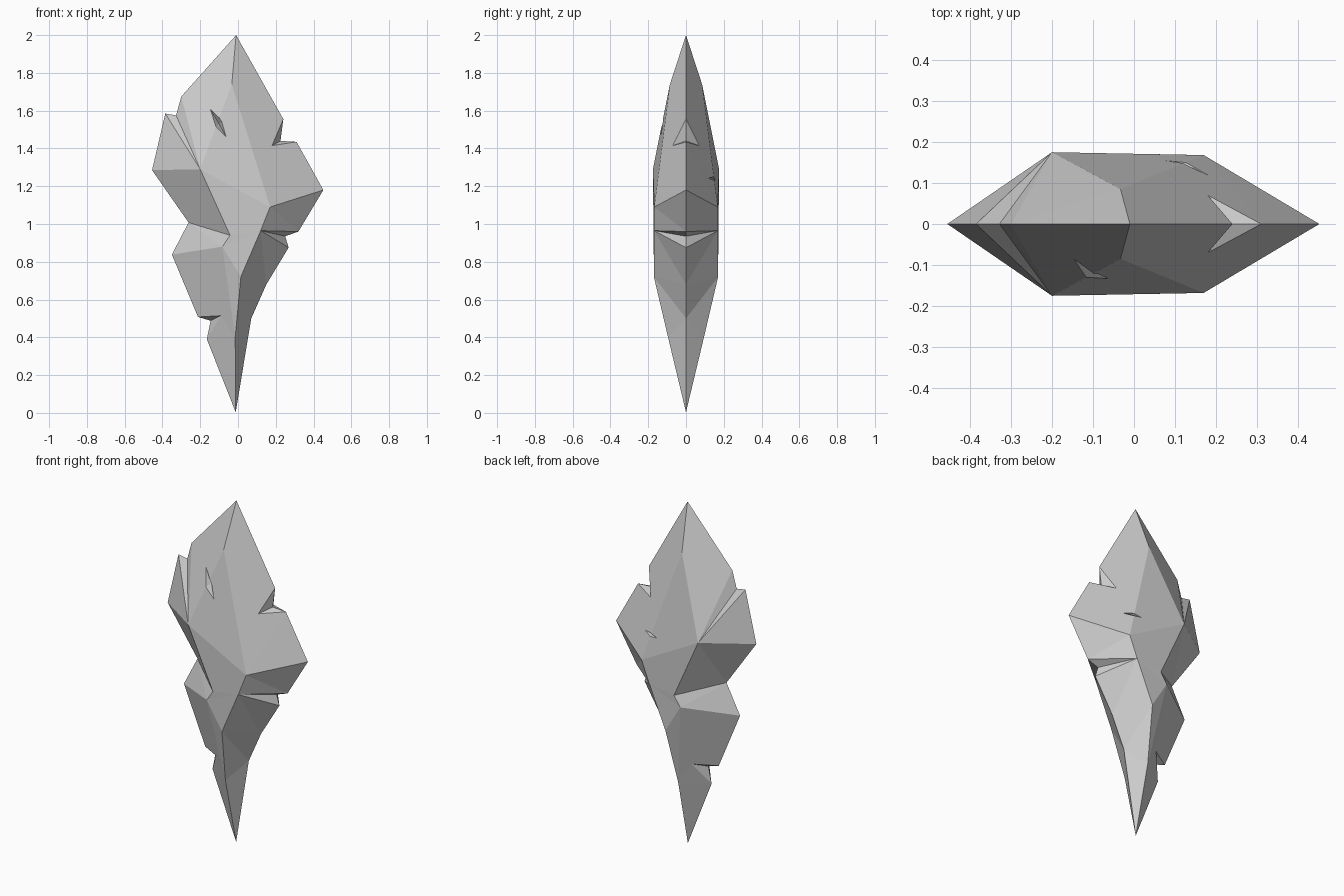
import bpy, bmesh
from mathutils import Vector

if "Cube" in bpy.data.objects:
    bpy.data.objects.remove(bpy.data.objects["Cube"])

# Rim points lie on y = 0, ridge points carry a half thickness: (x, half depth, z)
P = dict(
    top=(-.01, 0, 2), bot=(-.012, 0, .003),
    # right rim
    r1=(.24, 0, 1.555), r2=(.225, 0, 1.44), r3=(.31, 0, 1.435), r4=(.452, 0, 1.18),
    r5=(.32, 0, .96), r6=(.25, 0, .935), r7=(.268, 0, .875), r8=(.15, 0, .68), r9=(.07, 0, .5),
    # left rim
    l1=(-.30, 0, 1.675), l2=(-.328, 0, 1.575), l3=(-.385, 0, 1.585), l4=(-.455, 0, 1.285),
    l5=(-.262, 0, 1.008), l6=(-.35, 0, .838), l7=(-.212, 0, .508), l8=(-.145, 0, .488),
    l9=(-.165, 0, .39),
    # ridge and notch corners
    a=(-.033, .085, 1.74), b=(-.2, .175, 1.29), c=(.17, .168, 1.09), s=(.12, .169, .965),
    d=(-.042, .172, .94), e=(-.083, .171, .88), f=(.015, .17, .72), m=(-.015, .095, .4),
    nr=(.18, .07, 1.415), nl=(-.09, .075, .515))

FACES = """top l1 b a|l1 l2 b|l2 l3 b|l3 l4 b|l4 l5 d b|l5 l6 e d|a b c|b d c|d s c|d e s|e f s
e m f|l6 l7 nl e|nl m e|nl l9 m|l7 l8 nl|l8 l9 nl|l9 bot m
top a r1|a nr r1|a c nr|nr r2 r1|nr r3 r2|nr c r3|c r4 r3|c s r5 r4|s r6 r5|s r7 r6
s f r8 r7|f m r9 r8|m bot r9"""


def make_object(name, bm):
    bmesh.ops.recalc_face_normals(bm, faces=bm.faces)
    me = bpy.data.meshes.new(name)
    bm.to_mesh(me)
    bm.free()
    ob = bpy.data.objects.new(name, me)
    bpy.context.collection.objects.link(ob)
    return ob


# Faceted shard: the same half built on the front and the back
bm = bmesh.new()
for side in (-1, 1):
    v = {k: bm.verts.new((x, y * side, z)) for k, (x, y, z) in P.items()}
    for face in FACES.replace("\n", "|").split("|"):
        bm.faces.new([v[k] for k in face.split()])
bmesh.ops.remove_doubles(bm, verts=bm.verts, dist=.0005)
bmesh.ops.triangulate(bm, faces=bm.faces)
shard = make_object("crystal_shard", bm)


# Chipped slits: pointed wedges cut into the surface
def chip(name, points):
    bm = bmesh.new()
    for p in points:
        bm.verts.new(Vector(p))
    bmesh.ops.convex_hull(bm, input=bm.verts)
    cutter = make_object(name, bm)
    cutter.hide_render = True
    cutter.hide_viewport = True
    cutter.display_type = 'WIRE'
    mod = shard.modifiers.new(name, 'BOOLEAN')
    mod.operation = 'DIFFERENCE'
    mod.solver = 'EXACT'
    mod.object = cutter


chip("front_chip_cutter", [(-.157, -.085, 1.625), (-.08, -.135, 1.545), (-.057, -.14, 1.45),
                           (-.122, -.14, 1.513), (-.1, -.09, 1.53)])
chip("back_chip_cutter", [(.065, .165, 1.235), (.13, .165, 1.255), (.215, .125, 1.245),
                          (.13, .165, 1.228), (.13, .11, 1.24)])
